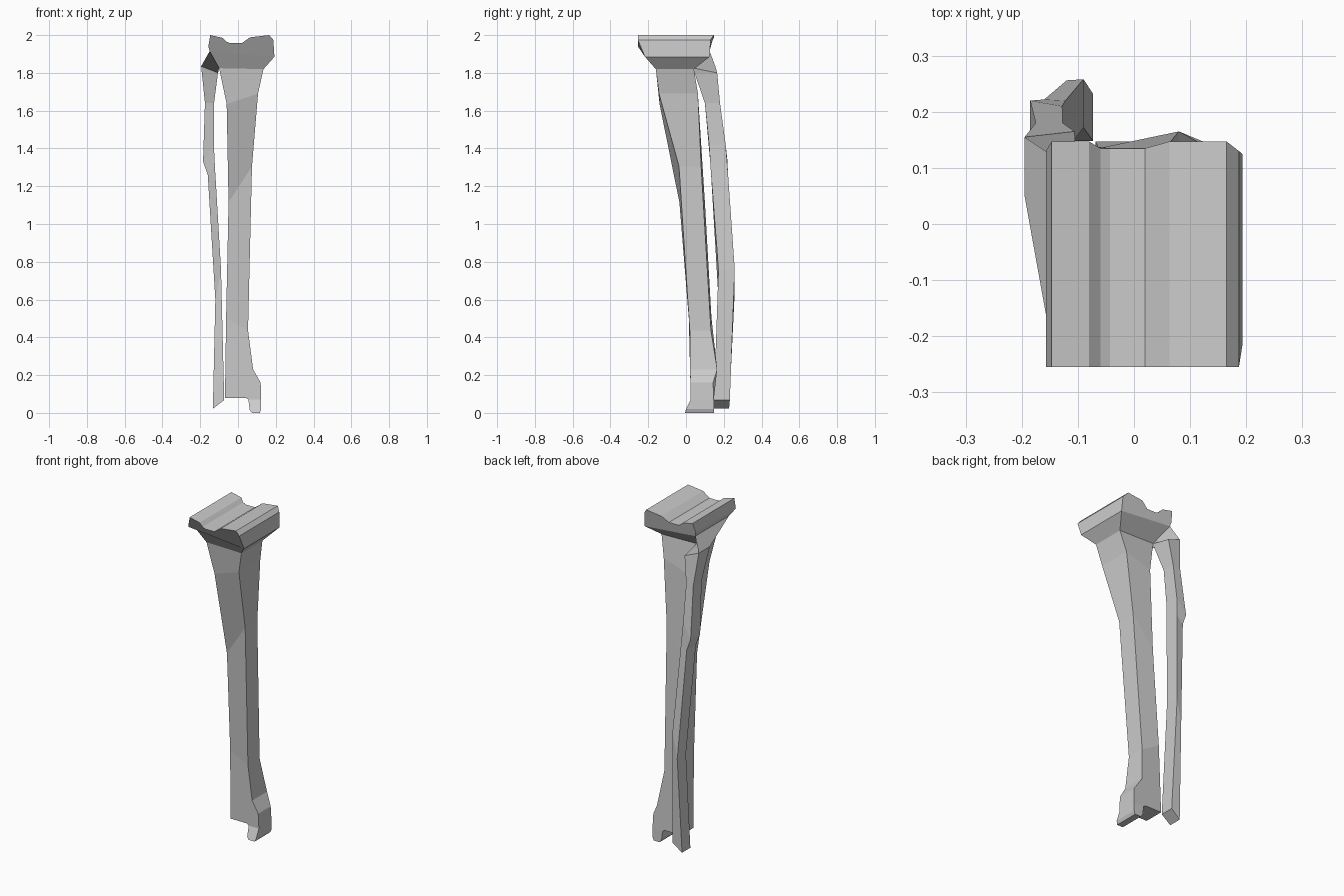
import bpy, bmesh


def slab(name, rings, top=(), bottom=(), toe=(), skip=(), open_top=False):
    """Bone from left/right ring pairs; each point is (x, z, y_front, y_back).
    top and bottom are outline chains closing the ends, toe an extra tip chain
    inserted in the bottom chain after its split position."""
    bm = bmesh.new()

    def pair(p):
        return (bm.verts.new((p[0], p[2], p[1])), bm.verts.new((p[0], p[3], p[1])))

    L = [pair(r[0]) for r in rings]
    R = [pair(r[1]) for r in rings]
    T = [pair(p) for p in top]
    B = [pair(p) for p in bottom]
    E = [pair(p) for p in toe]
    regions = [[L[i], L[i + 1], R[i + 1], R[i]] for i in range(len(L) - 1)]
    if T:
        regions.append([L[0], R[0]] + T[::-1])
    if B:
        regions.append([L[-1]] + B + [R[-1]])
    if E:
        regions.append([B[2]] + E + [B[3]])
    for reg in regions:
        bm.faces.new([p[0] for p in reg])
        bm.faces.new([p[1] for p in reversed(reg)])
    # side walls around the outline
    low = B[:3] + E + B[3:]
    loop = L + low + R[::-1] + T[::-1]
    for i, a in enumerate(loop):
        b = loop[(i + 1) % len(loop)]
        if i in skip or (open_top and i == len(loop) - 1):
            continue
        bm.faces.new([a[0], a[1], b[1], b[0]])
    bmesh.ops.recalc_face_normals(bm, faces=bm.faces)
    mesh = bpy.data.meshes.new(name)
    bm.to_mesh(mesh)
    bm.free()
    ob = bpy.data.objects.new(name, mesh)
    bpy.context.collection.objects.link(ob)
    return ob


# Shared corners where the small bone's head meets the plateau
outer = (-0.15, 1.915, -0.20, 0.125)
inner = (-0.10, 1.825, -0.16, 0.042)

# Shin bone: plateau, tapering shaft and ankle knob
shaft = [
    (outer, (0.193, 1.885, -0.217, 0.125)),
    (inner, (0.135, 1.82, -0.16, 0.042)),
    ((-0.06, 1.635, -0.14, 0.065), (0.106, 1.69, -0.143, 0.063)),
    ((-0.05, 1.115, -0.035, 0.10), (0.074, 1.305, -0.037, 0.08)),
    ((-0.063, 0.50, 0.015, 0.135), (0.053, 0.437, 0.02, 0.132)),
]
plateau = [(x, z, -0.255, y) for x, z, y in [
    (-0.157, 1.94, 0.13), (-0.147, 2.0, 0.147), (-0.08, 1.985, 0.147),
    (-0.06, 1.965, 0.135), (-0.043, 1.957, 0.135), (0.02, 1.957, 0.135),
    (0.063, 1.988, 0.147), (0.165, 2.0, 0.147), (0.187, 1.975, 0.13)]]
ankle = [
    (-0.069, 0.08, 0.025, 0.147), (0.042, 0.08, 0.025, 0.147),
    (0.055, 0.07, 0.025, 0.147), (0.123, 0.07, 0.025, 0.147),
    (0.12, 0.16, 0.023, 0.143), (0.08, 0.23, 0.022, 0.165)]
tip = [(0.062, 0.015, 0.0, 0.147), (0.075, 0.0, -0.005, 0.147),
       (0.115, 0.0, -0.005, 0.147), (0.123, 0.02, 0.0, 0.147)]
slab("shin_bone", shaft, plateau, ankle, tip, skip=(0,))

# Calf bone: head flaring out of the plateau, then a thin bowed shaft
slab("calf_bone", [
    (outer, inner),
    ((-0.195, 1.835, 0.05, 0.155), (-0.106, 1.80, 0.045, 0.165)),
    ((-0.175, 1.64, 0.10, 0.18), (-0.127, 1.64, 0.10, 0.18)),
    ((-0.185, 1.33, 0.128, 0.22), (-0.128, 1.42, 0.122, 0.21)),
    ((-0.16, 1.26, 0.133, 0.222), (-0.122, 1.30, 0.13, 0.22)),
    ((-0.12, 0.60, 0.172, 0.256), (-0.09, 0.76, 0.172, 0.258)),
    ((-0.133, 0.022, 0.148, 0.228), (-0.073, 0.068, 0.148, 0.232)),
], open_top=True)
